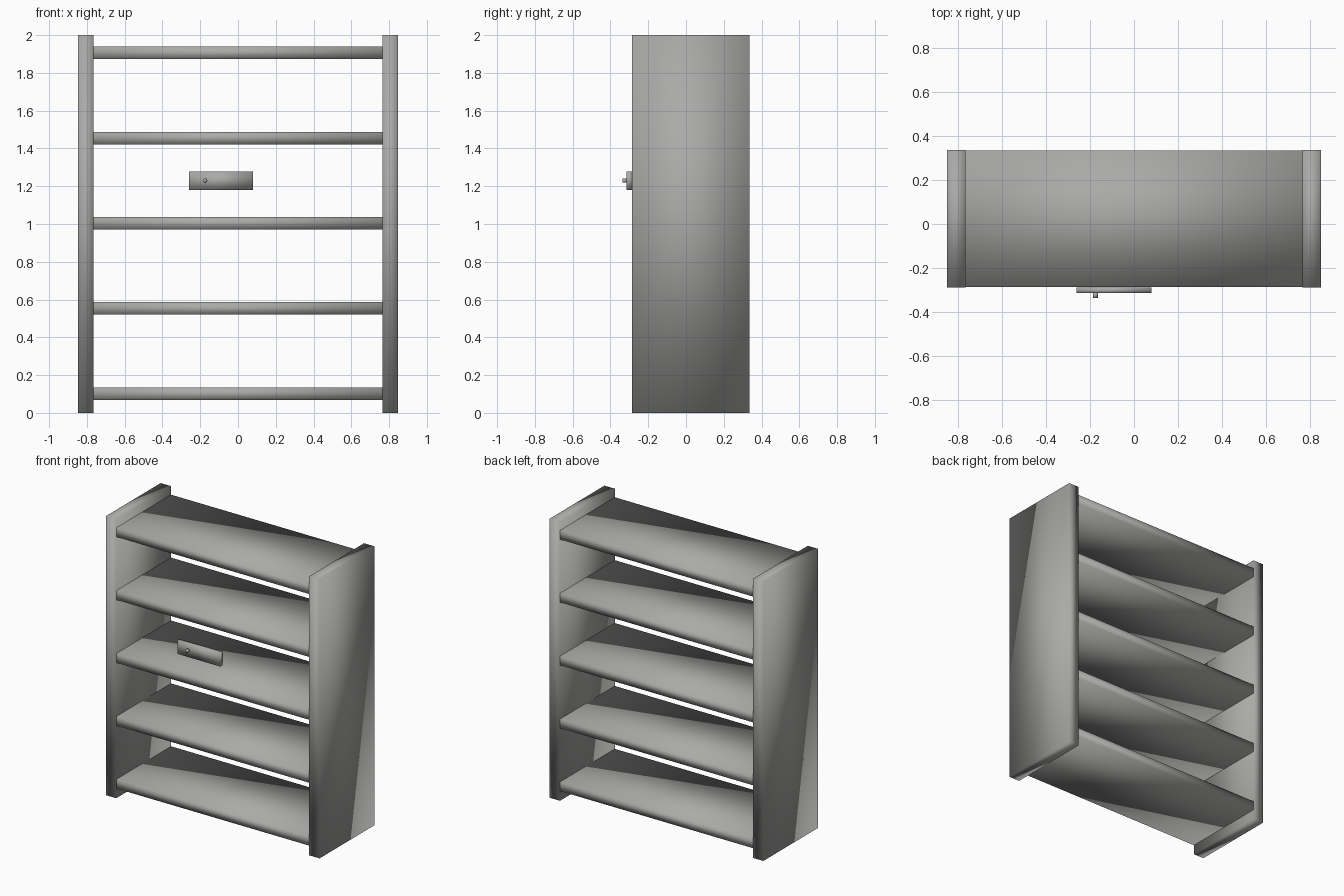
import bpy
from math import pi

cube = bpy.data.objects.get("Cube")
if cube:
    bpy.data.objects.remove(cube, do_unlink=True)

# Single grey finish
grey = bpy.data.materials.new("grey")
grey.use_nodes = True
colour = (0.4, 0.4, 0.39, 1)
grey.diffuse_color = colour
grey.node_tree.nodes["Principled BSDF"].inputs["Base Color"].default_value = colour


def finish(name):
    obj = bpy.context.object
    obj.name = name
    obj.data.materials.append(grey)
    bpy.ops.object.transform_apply(location=False, rotation=True, scale=True)
    return obj


def box(name, x, y, z):
    """Soft-shaded box from (min, max) ranges."""
    spans = (x, y, z)
    bpy.ops.mesh.primitive_cube_add(size=1, location=[(a + b) / 2 for a, b in spans])
    bpy.context.object.scale = [b - a for a, b in spans]
    obj = finish(name)
    bpy.ops.object.shade_smooth()
    return obj


FRONT, BACK = -0.287, 0.335
INNER, OUTER = 0.765, 0.848

# Side panels
box("left_side_panel", (INNER, OUTER), (FRONT, BACK), (0, 2))
box("right_side_panel", (-OUTER, -INNER), (FRONT, BACK), (0, 2))

# Five evenly spaced shelves, let into the side panels
for i in range(5):
    middle = 0.102 + 0.451 * i
    box(f"shelf_{i + 1}", (-OUTER + 0.003, OUTER - 0.003),
        (FRONT + 0.001, BACK - 0.001), (middle - 0.033, middle + 0.033))

# Small front plate with a round knob
box("front_plate", (-0.26, 0.08), (-0.314, FRONT), (1.18, 1.277))
bpy.ops.mesh.primitive_cylinder_add(vertices=16, radius=0.011, depth=0.023,
                                    location=(-0.175, -0.3235, 1.23),
                                    rotation=(pi / 2, 0, 0))
finish("knob")
bpy.ops.object.shade_smooth()
